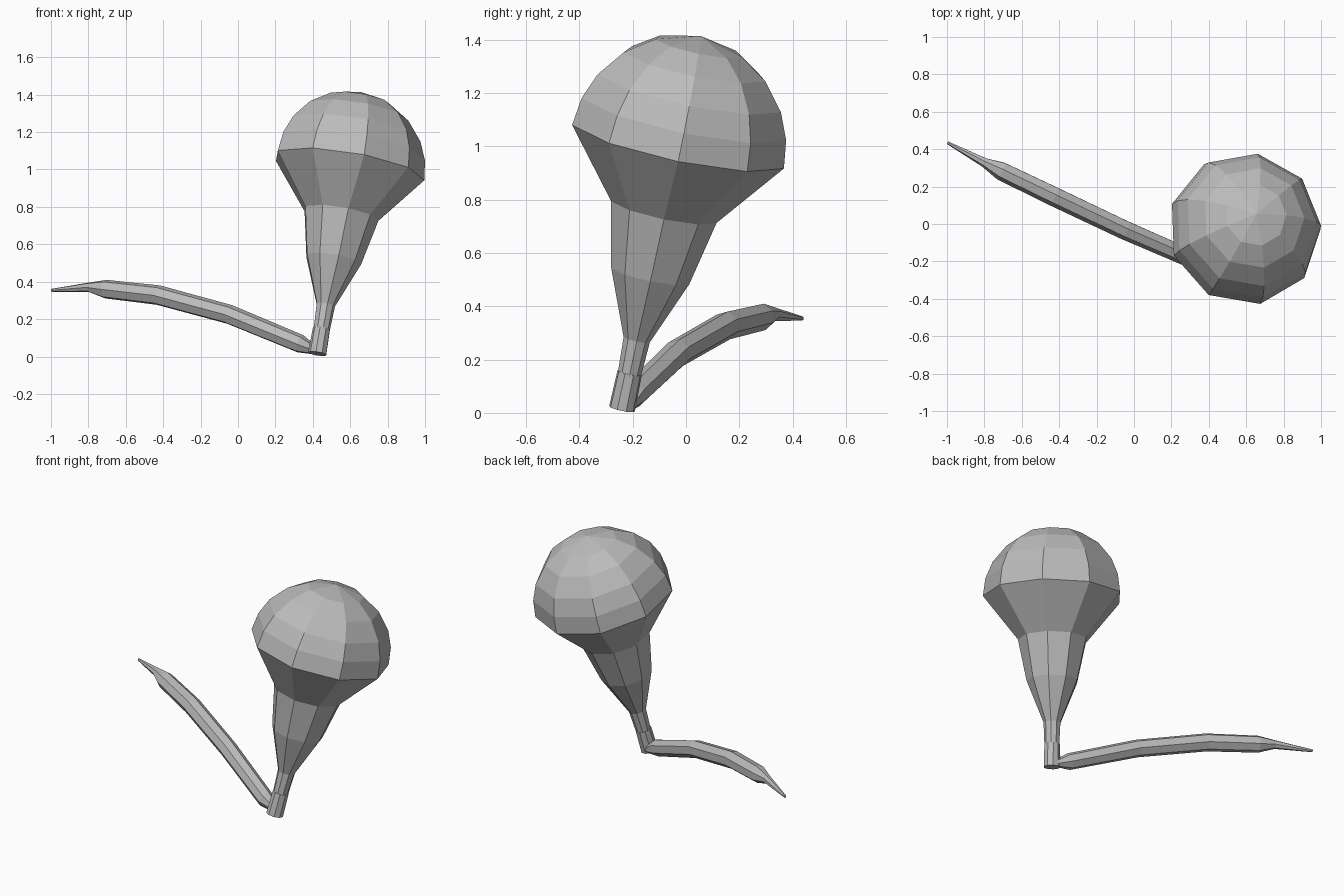
import bpy, bmesh
from math import sin, cos, pi, radians
from mathutils import Vector

cube = bpy.data.objects.get("Cube")
if cube:
    bpy.data.objects.remove(cube, do_unlink=True)

grey = bpy.data.materials.new("mid grey")
grey.use_nodes = True
grey.diffuse_color = (0.5, 0.5, 0.5, 1)
grey.node_tree.nodes["Principled BSDF"].inputs["Base Color"].default_value = (0.5, 0.5, 0.5, 1)


def tube(name, stations, sides, ref, turn=0.0):
    """Loft polygon rings through (centre, direction, radius) stations; close both ends."""
    bm = bmesh.new()
    rings = []
    for centre, direction, radius in stations:
        w = direction.normalized()
        u = (ref - w * ref.dot(w)).normalized()
        v = w.cross(u)
        if radius == 0:
            rings.append([bm.verts.new(centre)])
            continue
        angles = [turn + 2 * pi * i / sides for i in range(sides)]
        rings.append([bm.verts.new(centre + radius * (u * cos(a) + v * sin(a))) for a in angles])
    for low, high in zip(rings, rings[1:]):
        for i in range(sides):
            j = (i + 1) % sides
            if len(high) == 1:
                bm.faces.new((low[i], low[j], high[0]))
            else:
                bm.faces.new((low[i], low[j], high[j], high[i]))
    for end in (rings[0], rings[-1]):
        if len(end) > 1:
            bm.faces.new(end)
    bmesh.ops.recalc_face_normals(bm, faces=bm.faces)
    mesh = bpy.data.meshes.new(name)
    bm.to_mesh(mesh)
    bm.free()
    mesh.materials.append(grey)
    obj = bpy.data.objects.new(name, mesh)
    bpy.context.collection.objects.link(obj)
    return obj


# Leaning axis through the bulb's widest ring
middle = Vector((0.59, -0.03, 1.01))
base = Vector((0.425, -0.24, 0.015))
axis = (middle - base).normalized()


def along(profile):
    return [(middle + axis * h, axis, r) for h, r in profile]


# Bulb: narrow stem flaring into a nine-sided dome
dome = [(0.412 * sin(radians(a)), 0.412 * cos(radians(a))) for a in (0, 15, 30, 48, 66)]
stem = [(-0.93, 0.043), (-0.76, 0.051), (-0.51, 0.152), (-0.26, 0.205)]
tube("bulb", along(stem + dome + [(0.418, 0)]), 9, Vector((1, 0, 0)), radians(2))

# Sleeve around the foot of the stem
tube("stem_sleeve", along([(-1.03, 0.05), (-0.89, 0.047)]), 9, Vector((1, 0, 0)), radians(20))

# Side branch: bent tube, pinched at the foot and drawn to a point
path = [
    ((0.44, -0.215, 0.02), 0.014), ((0.33, -0.195, 0.068), 0.05),
    ((-0.05, -0.03, 0.225), 0.053), ((-0.43, 0.15, 0.328), 0.054),
    ((-0.71, 0.285, 0.36), 0.051), ((-0.80, 0.33, 0.37), 0.026),
    ((-0.997, 0.435, 0.354), 0.008),
]
points = [Vector(p) for p, r in path]
last = len(points) - 1
stations = [(p, points[min(i + 1, last)] - points[max(i - 1, 0)], path[i][1])
            for i, p in enumerate(points)]
tube("side_branch", stations, 7, Vector((0, 0, 1)), radians(12))
